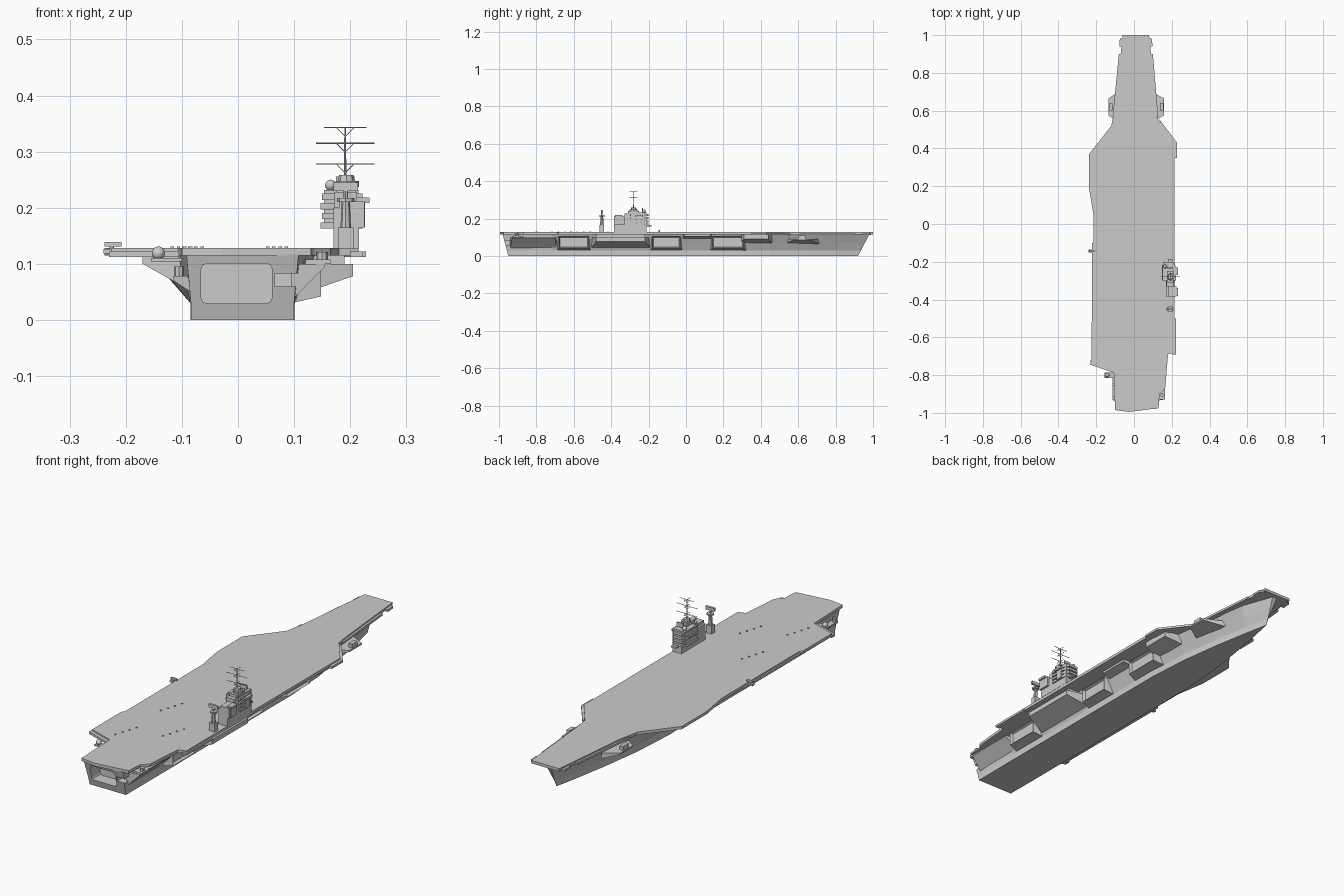
import bpy
import bmesh
import math
from mathutils import Matrix, Vector

if "Cube" in bpy.data.objects:
    bpy.data.objects.remove(bpy.data.objects["Cube"], do_unlink=True)

DECK_BOTTOM, DECK_TOP = 0.115, 0.128
CENTRE = 0.008


def finish(name, bm):
    bmesh.ops.recalc_face_normals(bm, faces=bm.faces[:])
    mesh = bpy.data.meshes.new(name)
    bm.to_mesh(mesh)
    bm.free()
    obj = bpy.data.objects.new(name, mesh)
    bpy.context.collection.objects.link(obj)
    return obj


def loft(name, rings):
    """Skin a row of equal closed rings and cap both ends."""
    bm = bmesh.new()
    rows = [[bm.verts.new(p) for p in ring] for ring in rings]
    for a, b in zip(rows, rows[1:]):
        for i in range(len(a)):
            j = (i + 1) % len(a)
            bm.faces.new((a[i], a[j], b[j], b[i]))
    bm.faces.new(rows[0])
    bm.faces.new(rows[-1])
    return finish(name, bm)


def plate(name, outline, z0, z1):
    return loft(name, [[(x, y, z) for x, y in outline] for z in (z0, z1)])


def box(name, xs, ys, zs):
    outline = [(xs[0], ys[0]), (xs[1], ys[0]), (xs[1], ys[1]), (xs[0], ys[1])]
    return plate(name, outline, *zs)


def rod(name, start, end, radius, tip=None, sides=8):
    start, end = Vector(start), Vector(end)
    axis = end - start
    bm = bmesh.new()
    bmesh.ops.create_cone(bm, cap_ends=True, segments=sides, radius1=radius,
                          radius2=radius if tip is None else tip, depth=axis.length)
    turn = axis.to_track_quat("Z", "Y").to_matrix().to_4x4()
    bm.transform(Matrix.Translation((start + end) / 2) @ turn)
    return finish(name, bm)


def dome(name, centre, radius):
    bm = bmesh.new()
    bmesh.ops.create_uvsphere(bm, u_segments=14, v_segments=8, radius=radius,
                              matrix=Matrix.Translation(centre))
    for face in bm.faces:
        face.smooth = True
    return finish(name, bm)


def sponson(name, ys, xs, zs, taper=0.03, door=False):
    """Wedge that leans out from the hull; zs = inner foot, outer foot, top."""
    (y0, y1), (inner, outer), (foot, lip, top) = ys, xs, zs
    rings = []
    for y, t in ((y0, taper), (y1, -taper)):
        rings.append([(inner, y, foot), (outer, y + t, lip),
                      (outer, y + t, top), (inner, y, top)])
    obj = loft(name, rings)
    if door:
        # Sunken opening in the outer face
        bm = bmesh.new()
        bm.from_mesh(obj.data)
        face = max(bm.faces, key=lambda f: f.calc_center_median().x)
        bmesh.ops.inset_region(bm, faces=[face], thickness=0.007)
        bmesh.ops.translate(bm, verts=face.verts[:], vec=(-0.012, 0, 0))
        bm.to_mesh(obj.data)
        bm.free()
    return obj


# Hull: foot y, rake, waterline half width, right-view and far-side top widths
stations = [
    (-0.95, -0.03, 0.092, 0.10, 0.10), (-0.72, 0, 0.093, 0.115, 0.115),
    (-0.55, 0, 0.093, 0.165, 0.13), (0.25, 0, 0.093, 0.17, 0.13),
    (0.45, 0, 0.08, 0.125, 0.12), (0.65, 0.01, 0.052, 0.09, 0.09),
    (0.8, 0.03, 0.025, 0.065, 0.065), (0.92, 0.06, 0.001, 0.012, 0.012),
]
levels = [(0, 0), (0.03, 0), (0.07, 0.45), (0.117, 1)]
rings = []
for y, rake, water, port, starboard in stations:
    def side(sign, top):
        return [(CENTRE + sign * (water + flare * (top - water)),
                 y + rake * z / DECK_BOTTOM, z) for z, flare in levels]
    rings.append(side(-1, port)[::-1] + side(1, starboard))
hull = loft("hull", rings)


def cut(target, cutter):
    mod = target.modifiers.new("opening", "BOOLEAN")
    mod.operation = "DIFFERENCE"
    mod.solver = "EXACT"
    mod.object = cutter
    bpy.context.view_layer.objects.active = target
    bpy.ops.object.modifier_apply(modifier=mod.name)
    bpy.data.objects.remove(cutter, do_unlink=True)


# Stern bay with rounded corners, and the small side notch
bay = []
for cx, cz, start in ((0.05, 0.09, 0), (-0.055, 0.09, 90), (-0.055, 0.04, 180), (0.05, 0.04, 270)):
    for step in (0, 45, 90):
        a = math.radians(start + step)
        bay.append((cx + 0.011 * math.cos(a), cz + 0.011 * math.sin(a)))
cut(hull, loft("bay_cutter", [[(x, y, z) for x, z in bay] for y in (-1.05, -0.9)]))
cut(hull, box("notch_cutter", (0.066, 0.12), (-1.05, -0.93), (0.06, 0.083)))

# Flight deck
deck_outline = [
    (-0.06, 1), (0.08, 1), (0.085, 0.95), (0.115, 0.62), (0.125, 0.55),
    (0.215, 0.43), (0.215, -0.68), (0.18, -0.69), (0.165, -0.87),
    (0.135, -0.9), (0.13, -0.975), (-0.03, -0.995), (-0.1, -0.985),
    (-0.108, -0.77), (-0.225, -0.73), (-0.225, -0.52), (-0.215, -0.51),
    (-0.215, 0.05), (-0.238, 0.19), (-0.238, 0.37), (-0.12, 0.52), (-0.1, 0.62),
    (-0.065, 0.95),
]
plate("flight_deck", deck_outline, DECK_BOTTOM, DECK_TOP)

# Edge walkways, slightly below the deck surface
walk_z = (0.112, 0.122)
for name, outline in {
    "bow_walkway_right": [(0.07, 0.99), (0.095, 0.98), (0.098, 0.94), (0.08, 0.94)],
    "bow_walkway_left": [(-0.05, 0.99), (-0.075, 0.98), (-0.078, 0.94), (-0.06, 0.94)],
    "fore_walkway_right": [(0.08, 0.9), (0.1, 0.9), (0.128, 0.57), (0.1, 0.57)],
    "fore_walkway_left": [(-0.06, 0.9), (-0.08, 0.9), (-0.113, 0.57), (-0.09, 0.57)],
    "shoulder_walkway": [(0.13, 0.56), (0.228, 0.43), (0.228, 0.35), (0.2, 0.35)],
    "quarter_walkway": [(0.2, -0.5), (0.222, -0.5), (0.222, -0.69), (0.2, -0.69)],
    "port_walkway": [(-0.2, -0.1), (-0.222, -0.1), (-0.222, -0.51), (-0.2, -0.51)],
    "stern_walkway": [(-0.1, -0.77), (-0.23, -0.72), (-0.23, -0.745), (-0.1, -0.79)],
}.items():
    plate(name, outline, *walk_z)

# Sponsons and framed side openings along the hull
sponson("stern_sponson", (-0.94, -0.69), (0.095, 0.155), (0.035, 0.095, 0.1), 0.01)
sponson("lift_sponson", (-0.51, -0.19), (0.095, 0.205), (0.04, 0.078, 0.1))
box("lift_sponson_top", (0.1, 0.19), (-0.48, -0.22), (0.098, DECK_BOTTOM))
for i, (y0, y1) in enumerate(((-0.69, -0.51), (-0.19, -0.02), (0.13, 0.32))):
    sponson(f"side_opening_{i + 1}", (y0, y1), (0.095, 0.148), (0.03, 0.042, 0.104), 0.012, True)
sponson("mid_sponson", (-0.02, 0.14), (0.11, 0.17), (0.09, 0.105, 0.116), 0.01)
sponson("shoulder_sponson", (0.29, 0.46), (0.11, 0.19), (0.07, 0.09, 0.116), 0.02)
for label, sign, reach in (("right", 1, 0.16), ("left", -1, -0.135)):
    sponson(f"fore_sponson_{label}", (0.53, 0.71), (0.07 * sign, reach), (0.065, 0.085, 0.092), 0.045)
    mid = reach - 0.022 * sign
    box(f"fore_mount_{label}", sorted((mid, reach - 0.004 * sign)), (0.6, 0.64), (0.09, 0.11))
sponson("port_sponson", (-0.72, -0.5), (-0.09, -0.17), (0.055, 0.1, 0.116), 0.02)
sponson("port_stern_sponson", (-0.95, -0.74), (-0.085, -0.115), (0.05, 0.07, 0.078), 0.02)

# Stern fittings
for i, y in enumerate((-0.92, -0.85)):
    rod(f"stern_mount_{i + 1}", (-0.105, y, 0.076), (-0.105, y, 0.095), 0.009)
box("dome_platform", (-0.155, -0.1), (-0.815, -0.785), (0.104, 0.11))
dome("stern_dome", (-0.142, -0.8, 0.119), 0.012)
box("stern_mount_platform", (0.12, 0.165), (-0.93, -0.87), (0.1, 0.108))
rod("stern_mount_right", (0.15, -0.905, 0.105), (0.15, -0.905, 0.121), 0.01)

# Landing light platform on the port edge
box("signal_platform", (-0.24, -0.21), (-0.15, -0.135), (0.118, 0.126))
rod("signal_post", (-0.225, -0.143, 0.12), (-0.225, -0.143, 0.135), 0.004)
box("signal_box", (-0.238, -0.208), (-0.148, -0.138), (0.131, 0.139))

# Small deck fittings in rows
for i in range(4):
    for j, (x, y) in enumerate(((-0.12, -0.72), (0.05, -0.62), (-0.1, -0.42))):
        px, py = x + 0.011 * i, y + 0.035 * i
        box(f"deck_fitting_{j}_{i}", (px, px + 0.006), (py, py + 0.006), (DECK_TOP, 0.131))

# Island tower
box("island_base", (0.17, 0.216), (-0.385, -0.21), (DECK_TOP, 0.2))
box("island_upper", (0.172, 0.212), (-0.33, -0.215), (0.2, 0.228))
box("island_aft_house", (0.18, 0.225), (-0.385, -0.33), (0.165, 0.212))
for i, z in enumerate((0.163, 0.18, 0.197, 0.214)):
    out = 0.147 + (0.003 if i % 2 else 0)
    outline = [(out, -0.3), (out, -0.225), (0.16, -0.2), (0.205, -0.2), (0.222, -0.225), (0.222, -0.3)]
    plate(f"bridge_tier_{i + 1}", outline, z, z + 0.011)
box("bridge_core", (0.153, 0.215), (-0.295, -0.21), (0.17, 0.232))
box("bridge_front_platform", (0.18, 0.205), (-0.21, -0.185), (0.158, 0.165))
for i, y in enumerate((-0.36, -0.25)):
    box(f"outer_gallery_{i + 1}", (0.21, 0.234), (y - 0.02, y + 0.02), (0.208, 0.218))
    box(f"outer_gallery_support_{i + 1}", (0.21, 0.226), (y - 0.015, y + 0.015), (0.165, 0.21))
dome("island_dome", (0.165, -0.225, 0.24), 0.01)
box("island_roof_house", (0.175, 0.21), (-0.31, -0.25), (0.226, 0.24))
rod("mast_base", (0.193, -0.28, 0.235), (0.193, -0.28, 0.258), 0.018, 0.013)
rod("mast_collar", (0.195, -0.28, 0.237), (0.195, -0.28, 0.248), 0.021)
box("search_radar", (0.175, 0.208), (-0.236, -0.23), (0.236, 0.256))

# Main mast with crossed yards and braces
MX, MY = 0.191, -0.28
rod("main_mast", (MX, MY, 0.25), (MX, MY, 0.343), 0.0022, 0.0015)
for i, (z, span) in enumerate(((0.278, 0.052), (0.315, 0.052), (0.343, 0.038))):
    rod(f"yard_{i + 1}", (MX - span, MY, z), (MX + span, MY, z), 0.0012, sides=6)
    rod(f"fore_aft_yard_{i + 1}", (MX, MY - 0.022, z), (MX, MY + 0.022, z), 0.0012, sides=6)
    for sign in (-1, 1):
        rod(f"yard_brace_{i + 1}_{sign}", (MX, MY, z - 0.016),
            (MX + sign * 0.016, MY, z), 0.0008, sides=5)

# Aft radar mast
AX, AY = 0.192, -0.45
rod("aft_mast", (AX, AY, DECK_TOP), (AX, AY, 0.215), 0.011, 0.007)
box("aft_mast_foot", (0.178, 0.206), (AY - 0.012, AY + 0.012), (DECK_TOP, 0.165))
rod("aft_mast_platform", (AX, AY, 0.21), (AX, AY, 0.217), 0.016)
rod("aft_mast_top", (AX, AY, 0.215), (AX, AY, 0.235), 0.004)
box("aft_radar", (0.17, 0.214), (AY - 0.005, AY + 0.005), (0.23, 0.245))
